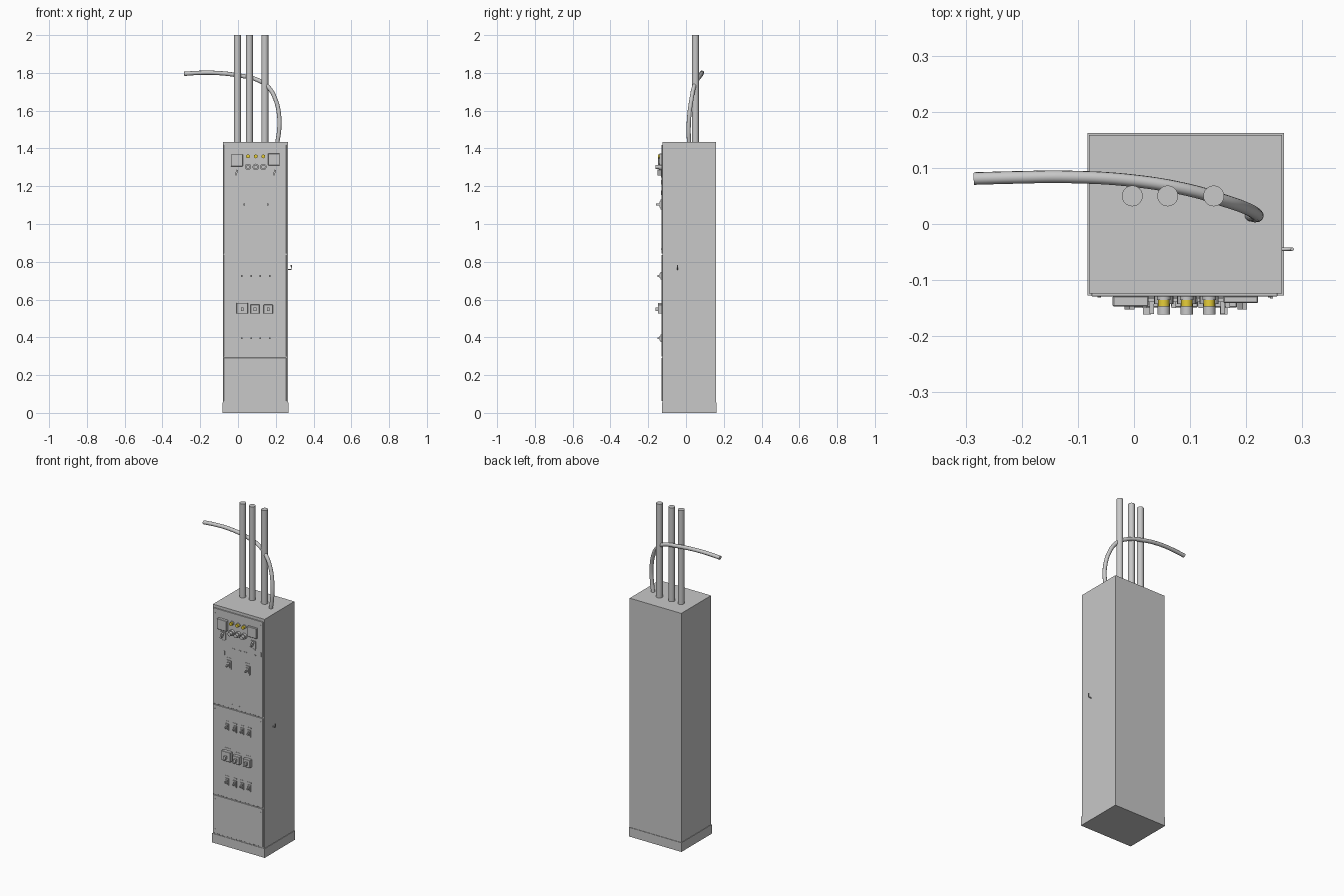
import bpy, math
from mathutils import Vector

if "Cube" in bpy.data.objects:
    bpy.data.objects.remove(bpy.data.objects["Cube"])


def material(name, rgb):
    m = bpy.data.materials.new(name)
    m.diffuse_color = (*rgb, 1)
    m.use_nodes = True
    m.node_tree.nodes["Principled BSDF"].inputs["Base Color"].default_value = m.diffuse_color
    return m


GREY = material("light_grey", (0.58, 0.58, 0.58))
YELLOW = material("lamp_yellow", (0.80, 0.62, 0.04))
DOOR = -0.129  # front surface of the doors


def box(name, x, y, z, bevel=0.0, mat=GREY, tilt=0.0):
    """Box from (min, max) ranges on each axis, tilted about y."""
    lo, hi = zip(x, y, z)
    lo, hi = Vector(lo), Vector(hi)
    bpy.ops.mesh.primitive_cube_add(size=1, location=(lo + hi) / 2)
    o = bpy.context.object
    o.name = name
    o.scale = hi - lo
    bpy.ops.object.transform_apply(location=False, rotation=False, scale=True)
    o.rotation_euler.y = tilt
    o.data.materials.append(mat)
    if bevel:
        b = o.modifiers.new("edge", "BEVEL")
        b.width, b.segments = bevel, 1
    return o


def plate(name, cx, cz, w, h, front, back=DOOR + 0.001, bevel=0.0, tilt=0.0):
    """Front mounted block centred on (cx, cz), reaching out to y = front."""
    return box(name, (cx - w / 2, cx + w / 2), (front, back),
               (cz - h / 2, cz + h / 2), bevel, GREY, tilt)


def cylinder(name, loc, r, depth, axis="Z", mat=GREY, sides=24):
    rot = (math.pi / 2, 0, 0) if axis == "Y" else (0, 0, 0)
    bpy.ops.mesh.primitive_cylinder_add(vertices=sides, radius=r, depth=depth,
                                        location=loc, rotation=rot)
    o = bpy.context.object
    o.name = name
    o.data.materials.append(mat)
    bpy.ops.object.shade_smooth_by_angle()
    return o


def peg(name, x, z, r, y0, y1, mat=GREY, sides=20):
    return cylinder(name, (x, (y0 + y1) / 2, z), r, y1 - y0, "Y", mat, sides)


def tube(name, points, r, smooth=True):
    c = bpy.data.curves.new(name, "CURVE")
    c.dimensions = "3D"
    c.bevel_depth, c.bevel_resolution = r, 4
    c.use_fill_caps = True
    if smooth:
        s = c.splines.new("BEZIER")
        s.bezier_points.add(len(points) - 1)
        for p, co in zip(s.bezier_points, points):
            p.co = co
            p.handle_left_type = p.handle_right_type = "AUTO"
        s.resolution_u = 8
    else:
        s = c.splines.new("POLY")
        s.points.add(len(points) - 1)
        for p, co in zip(s.points, points):
            p.co = (*co, 1)
    c.materials.append(GREY)
    o = bpy.data.objects.new(name, c)
    bpy.context.collection.objects.link(o)
    return o


# Cabinet body and plinth
box("cabinet_body", (-0.080, 0.264), (-0.124, 0.159), (0.03, 1.435))
box("plinth", (-0.083, 0.267), (-0.127, 0.162), (0, 0.055))

# Three doors with gaps between them and corner screws
for name, z0, z1 in (("lower_door", 0.062, 0.292),
                     ("middle_door", 0.298, 0.837),
                     ("upper_door", 0.843, 1.418)):
    box(name, (-0.076, 0.256), (DOOR, -0.123), (z0, z1), 0.001)
    for x in (-0.062, 0.242):
        for z in (z0 + 0.025, z1 - 0.025):
            peg("door_screw", x, z, 0.003, DOOR - 0.002, DOOR, sides=10)

# Meters with a raised frame
plate("left_meter", -0.006, 1.337, 0.064, 0.064, -0.147, bevel=0.002)
plate("right_meter", 0.190, 1.342, 0.062, 0.062, -0.141, bevel=0.002)

# Yellow lamps above round push buttons
for x in (0.053, 0.094, 0.134):
    peg("lamp_ring", x, 1.358, 0.012, -0.135, DOOR)
    peg("lamp", x, 1.358, 0.010, -0.147, -0.134, YELLOW)
    peg("button_collar", x, 1.302, 0.017, -0.143, DOOR)
    peg("button", x, 1.302, 0.011, -0.161, -0.142)

# Slanted selector handles under the meters
for x in (-0.008, 0.193):
    plate("selector_plate", x, 1.268, 0.034, 0.044, -0.133)
    plate("selector_handle", x, 1.272, 0.009, 0.030, -0.152, tilt=0.3)
    plate("selector_label", x, 1.238, 0.026, 0.006, -0.131)


def breaker(x, z, w, h, reach):
    """Small switch: base, raised body, toggle and label strip."""
    plate("breaker_base", x, z, w, h, -0.134)
    plate("breaker_body", x, z, w * 0.6, h * 0.6, -0.139)
    plate("breaker_toggle", x, z, 0.008, 0.009, reach)
    plate("breaker_label", x, z + h * 0.5 + 0.012, w * 1.1, 0.006, -0.131)


# Two large breakers and two rows of small ones
for x in (0.032, 0.158):
    breaker(x, 1.103, 0.028, 0.052, -0.160)
for x in (0.019, 0.071, 0.119, 0.167):
    for z in (0.725, 0.395):
        breaker(x, z, 0.022, 0.040, -0.150)

# Boxed rotary switches
for x, w, h in ((0.023, 0.060, 0.058), (0.090, 0.048, 0.048),
                (0.160, 0.048, 0.048)):
    z = 0.525 + h / 2
    plate("rotary_box", x, z, w, h, -0.149, bevel=0.002)
    plate("rotary_handle", x, 0.549, 0.014, 0.018, -0.161)
    plate("rotary_label", x, 0.525 + h + 0.012, w * 0.6, 0.006, -0.131)

# Label strips and lock tabs on the upper door
for x in (0.06, 0.10, 0.14, 0.20):
    plate("small_label", x, 1.205, 0.018, 0.005, -0.131)
for x, z in ((0.0, 1.165), (0.245, 1.22)):
    plate("lock_tab", x, z, 0.006, 0.024, -0.133)
for x in (0.05, 0.10):
    peg("lower_screw", x, 0.868, 0.003, -0.132, DOOR, sides=10)

# Hook on the right side
tube("side_hook", [(0.262, -0.045, 0.760), (0.282, -0.045, 0.760),
                   (0.282, -0.045, 0.782)], 0.003, smooth=False)

# Upright conduits
for x in (-0.003, 0.060, 0.142):
    cylinder("conduit", (x, 0.05, 1.715), 0.0185, 0.57, sides=32)

# Bent cable
tube("bent_cable", [(0.207, 0.016, 1.425), (0.218, 0.014, 1.50),
                    (0.218, 0.017, 1.57), (0.200, 0.028, 1.655),
                    (0.160, 0.042, 1.725), (0.100, 0.060, 1.764),
                    (0.0, 0.077, 1.787), (-0.120, 0.084, 1.800),
                    (-0.210, 0.083, 1.800), (-0.285, 0.081, 1.795)], 0.0112)
